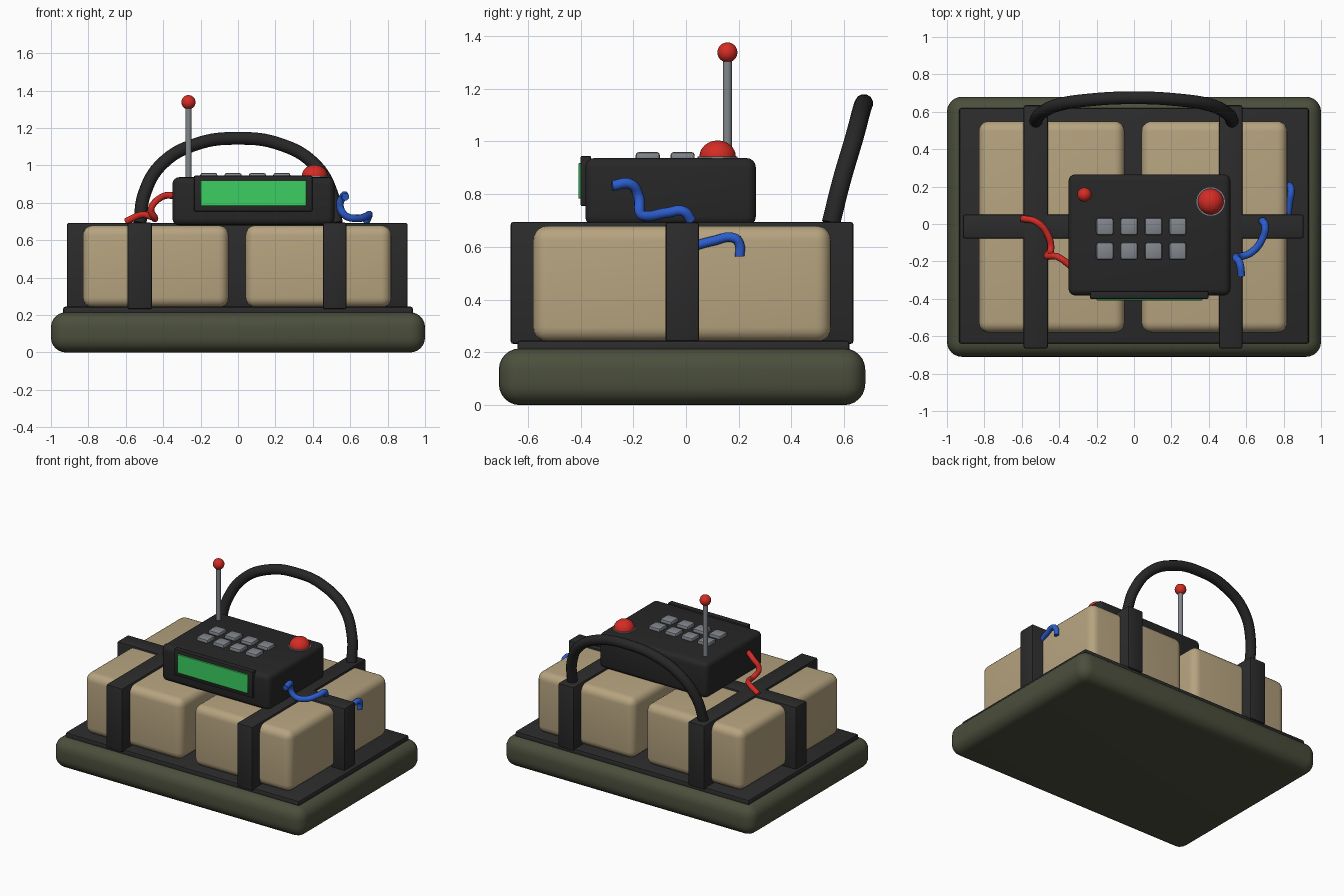
import bpy
import math
from mathutils import Vector

if "Cube" in bpy.data.objects:
    bpy.data.objects.remove(bpy.data.objects["Cube"], do_unlink=True)


def material(name, r, g, b):
    m = bpy.data.materials.new(name)
    m.use_nodes = True
    m.diffuse_color = (r, g, b, 1)
    bsdf = next(n for n in m.node_tree.nodes if n.type == "BSDF_PRINCIPLED")
    bsdf.inputs["Base Color"].default_value = (r, g, b, 1)
    return m


OLIVE = material("olive", 0.07, 0.078, 0.045)
WEBBING = material("dark webbing", 0.024, 0.024, 0.025)
CASING = material("black casing", 0.02, 0.02, 0.02)
TAN = material("tan", 0.47, 0.37, 0.215)
GREEN = material("screen green", 0.045, 0.62, 0.12)
GREY = material("grey", 0.22, 0.235, 0.26)
RED = material("red", 0.66, 0.025, 0.018)
BLUE = material("blue", 0.025, 0.11, 0.62)


def finish(obj, name, mat):
    obj.name = name
    obj.data.name = name
    obj.data.materials.clear()
    obj.data.materials.append(mat)
    bpy.ops.object.shade_smooth_by_angle(angle=math.radians(40))
    return obj


def box(name, mat, x, y, z, bevel=0.01, segments=2):
    """Rounded box from its (min, max) range on each axis."""
    lo, hi = Vector((x[0], y[0], z[0])), Vector((x[1], y[1], z[1]))
    bpy.ops.mesh.primitive_cube_add(size=1, location=(lo + hi) / 2)
    obj = bpy.context.object
    obj.scale = hi - lo
    bpy.ops.object.transform_apply(location=False, rotation=False, scale=True)
    mod = obj.modifiers.new("Rounding", "BEVEL")
    mod.width = bevel
    mod.segments = segments
    bpy.ops.object.modifier_apply(modifier=mod.name)
    return finish(obj, name, mat)


def cylinder(name, mat, radius, x, y, z):
    bpy.ops.mesh.primitive_cylinder_add(
        vertices=32, radius=radius, depth=z[1] - z[0], location=(x, y, sum(z) / 2))
    return finish(bpy.context.object, name, mat)


def ball(name, mat, radius, location, squash=1):
    bpy.ops.mesh.primitive_uv_sphere_add(
        segments=32, ring_count=16, radius=radius, location=location)
    bpy.context.object.scale.z = squash
    bpy.ops.object.transform_apply(location=False, rotation=False, scale=True)
    return finish(bpy.context.object, name, mat)


def tube(name, mat, radius, points):
    """Round tube along a smooth path, turned into a mesh."""
    curve = bpy.data.curves.new(name, "CURVE")
    curve.dimensions = "3D"
    curve.bevel_depth = radius
    curve.bevel_resolution = 4
    curve.resolution_u = 8
    curve.use_fill_caps = True
    spline = curve.splines.new("BEZIER")
    spline.bezier_points.add(len(points) - 1)
    for bp, p in zip(spline.bezier_points, points):
        bp.co = p
        bp.handle_left_type = bp.handle_right_type = "AUTO"
    obj = bpy.data.objects.new(name, curve)
    bpy.context.collection.objects.link(obj)
    bpy.ops.object.select_all(action="DESELECT")
    obj.select_set(True)
    bpy.context.view_layer.objects.active = obj
    bpy.ops.object.convert(target="MESH")
    return finish(bpy.context.object, name, mat)


# Padded base and tray
box("base", OLIVE, (-1, 1), (-0.71, 0.68), (0, 0.215), 0.08, 6)
box("tray", WEBBING, (-0.935, 0.935), (-0.64, 0.62), (0.19, 0.245), 0.012)

# Two wrapped blocks
for side, x in (("right", (-0.83, -0.05)), ("left", (0.04, 0.82))):
    box(side + "_block", TAN, x, (-0.58, 0.55), (0.24, 0.68), 0.055, 5)

# Straps
for side, x in (("right", (-0.59, -0.46)), ("left", (0.455, 0.58))):
    box(side + "_strap", WEBBING, x, (-0.665, 0.635), (0.232, 0.695))
box("cross_strap", WEBBING, (-0.915, 0.907), (-0.077, 0.05), (0.24, 0.693))

# Carry handle, leaning backwards
half = [(0.525, 0.55, 0.69), (0.5, 0.59, 0.85), (0.405, 0.637, 1.01),
        (0.22, 0.665, 1.115)]
arch = [(-x, y, z) for x, y, z in half] + [(0, 0.675, 1.145)] + half[::-1]
tube("handle", CASING, 0.035, arch)

# Control unit with its screen
box("control_unit", CASING, (-0.35, 0.515), (-0.382, 0.265), (0.68, 0.937), 0.035, 4)
box("screen_frame", CASING, (-0.235, 0.397), (-0.4, -0.36), (0.755, 0.945), 0.005)
box("screen", GREEN, (-0.2, 0.365), (-0.408, -0.39), (0.783, 0.918), 0.002, 1)

# Keypad
for row in range(2):
    for col in range(4):
        x, y = -0.156 + 0.13 * col, -0.145 + 0.132 * row
        box(f"key_{row}_{col}", GREY, (x - 0.046, x + 0.046),
            (y - 0.046, y + 0.046), (0.92, 0.96), 0.012)

# Push button
cylinder("button_collar", GREY, 0.076, 0.41, 0.12, (0.92, 0.943))
ball("push_button", RED, 0.069, (0.41, 0.12, 0.943), 0.88)

# Antenna
cylinder("antenna_rod", GREY, 0.017, -0.265, 0.157, (0.92, 1.32))
ball("antenna_tip", RED, 0.038, (-0.265, 0.157, 1.338))

# Loose wires
tube("red_wire", RED, 0.018, [
    (-0.33, -0.23, 0.84), (-0.41, -0.175, 0.83), (-0.465, -0.17, 0.765),
    (-0.445, -0.14, 0.72), (-0.46, -0.06, 0.725), (-0.52, 0.01, 0.735),
    (-0.6, 0.03, 0.7)])
tube("blue_wire", BLUE, 0.02, [
    (0.575, -0.28, 0.832), (0.565, -0.21, 0.838), (0.545, -0.18, 0.79),
    (0.57, -0.175, 0.735), (0.63, -0.15, 0.717), (0.69, -0.07, 0.73),
    (0.7, -0.01, 0.735), (0.685, 0.02, 0.7)])
tube("short_blue_wire", BLUE, 0.018, [
    (0.82, 0.02, 0.6), (0.83, 0.1, 0.622), (0.84, 0.185, 0.633),
    (0.835, 0.203, 0.61), (0.832, 0.204, 0.565)])
